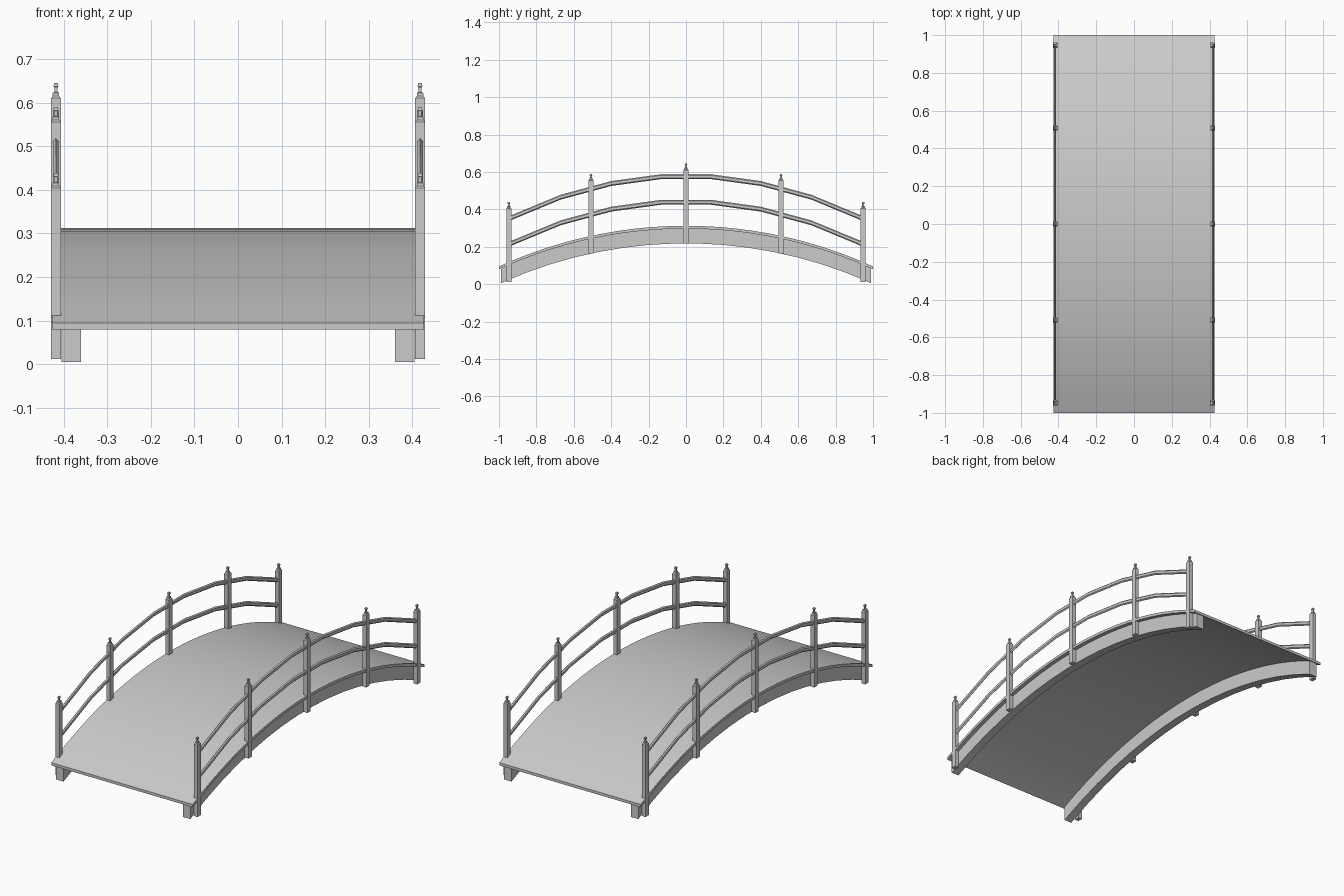
import bpy, bmesh, math

if "Cube" in bpy.data.objects:
    bpy.data.objects.remove(bpy.data.objects["Cube"])

R = 2.41  # radius of the arched deck

def drop(y):
    return R - math.sqrt(R * R - y * y)

def loft(name, rings, smooth=False):
    """Join successive cross-sections and cap both ends."""
    bm = bmesh.new()
    vs = [[bm.verts.new(p) for p in ring] for ring in rings]
    n = len(vs[0])
    for a, b in zip(vs, vs[1:]):
        for i in range(n):
            j = (i + 1) % n
            bm.faces.new((a[i], a[j], b[j], b[i]))
    bm.faces.new(vs[0][::-1])
    bm.faces.new(vs[-1])
    bmesh.ops.recalc_face_normals(bm, faces=bm.faces)
    me = bpy.data.meshes.new(name)
    bm.to_mesh(me)
    bm.free()
    ob = bpy.data.objects.new(name, me)
    bpy.context.collection.objects.link(ob)
    if smooth:
        bpy.context.view_layer.objects.active = ob
        ob.select_set(True)
        bpy.ops.object.shade_smooth_by_angle(angle=math.radians(30))
        ob.select_set(False)
    return ob

def arch(name, x0, x1, top, bottom, half, segs):
    """Slab following the arch, with crown heights top and bottom."""
    rings = []
    for i in range(segs + 1):
        y = -half + 2 * half * i / segs
        d = drop(y)
        rings.append([(x0, y, bottom - d), (x1, y, bottom - d),
                      (x1, y, top - d), (x0, y, top - d)])
    return loft(name, rings, True)

def rail(name, x, z):
    """Handrail with a flattened six-sided section along a faceted arch."""
    half_path = [(0.13, 0), (0.40, 0.037), (0.67, 0.11), (0.945, 0.224)]
    path = [(-y, d) for y, d in reversed(half_path)] + half_path
    section = [(-0.006, -0.007), (0, -0.013), (0.006, -0.007),
               (0.006, 0.007), (0, 0.013), (-0.006, 0.007)]
    return loft(name, [[(x + u, y, z - d + v) for u, v in section]
                       for y, d in path], True)

def post(name, x, y, base):
    """Square post with chamfered top and a small finial."""
    # (half width x, half depth y, height above base)
    profile = [(0.0115, 0.014, 0), (0.0115, 0.014, 0.392),
               (0.0075, 0.009, 0.397), (0.0075, 0.009, 0.404),
               (0.0035, 0.005, 0.406), (0.0035, 0.005, 0.416),
               (0.0055, 0.007, 0.419), (0.0045, 0.006, 0.427)]
    return loft(name, [[(x + sx * a, y + sy * b, base + h)
                        for sx, sy in ((-1, -1), (1, -1), (1, 1), (-1, 1))]
                       for a, b, h in profile])

# Walking surface
arch("deck", -0.427, 0.427, 0.312, 0.297, 1.0, 22)

# Beams, posts and rails on both sides
for side, s in (("left", -1), ("right", 1)):
    arch(side + "_beam", s * 0.36, s * 0.405, 0.298, 0.218, 0.99, 15)
    for i, (y, base) in enumerate(((-0.947, 0.012), (-0.508, 0.163),
                                   (0, 0.218), (0.508, 0.163), (0.947, 0.012))):
        post(f"{side}_post_{i + 1}", s * 0.4175, y, base)
    rail(side + "_upper_rail", s * 0.418, 0.575)
    rail(side + "_lower_rail", s * 0.418, 0.438)
